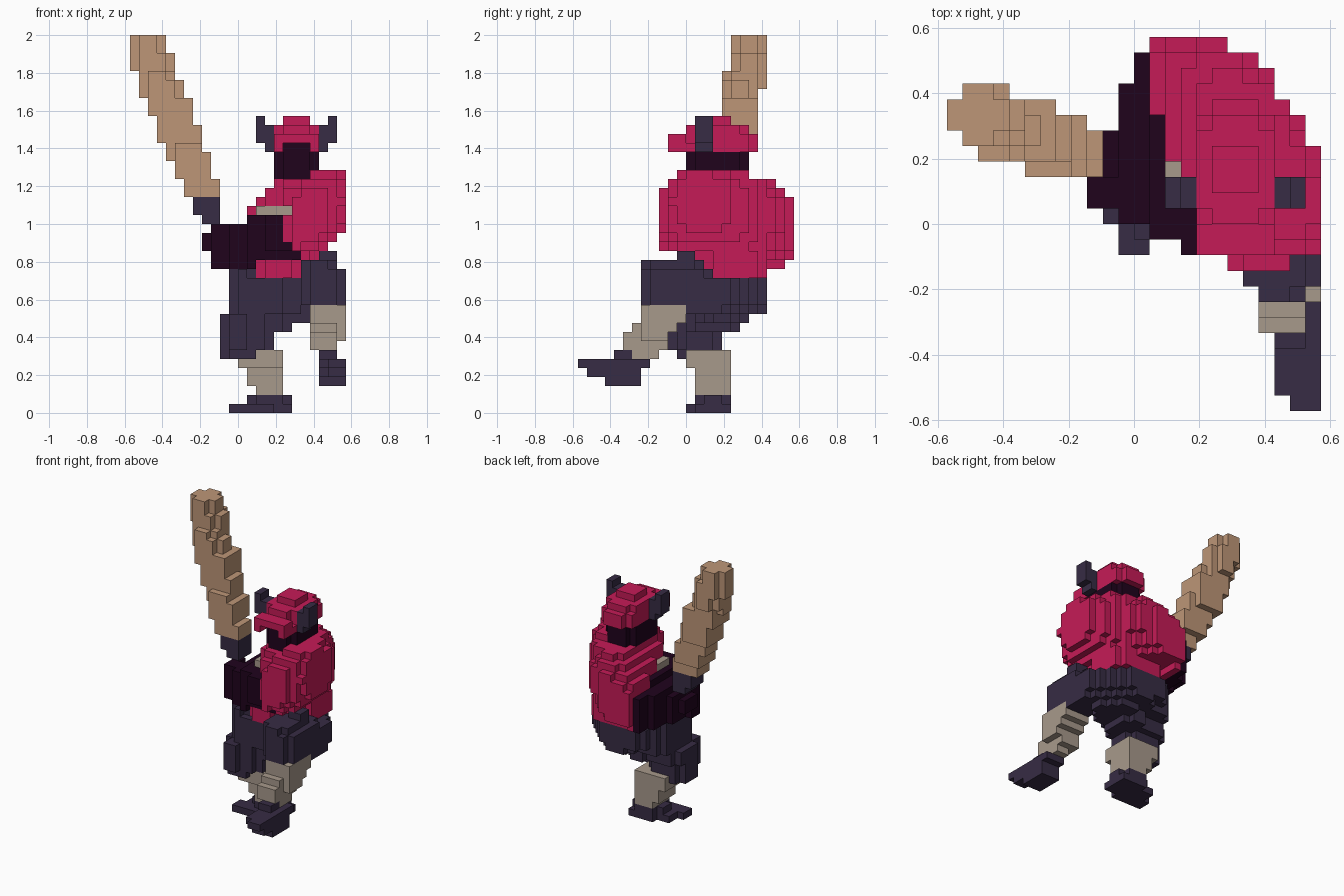
import bpy, bmesh

if "Cube" in bpy.data.objects:
    bpy.data.objects.remove(bpy.data.objects["Cube"])

H = 1 / 21            # edge length of one block
filled = set()        # every block in use
parts = {}            # part name -> (material, blocks)


def material(name, rgb):
    m = bpy.data.materials.new(name)
    m.diffuse_color = (*rgb, 1)
    m.use_nodes = True
    b = m.node_tree.nodes["Principled BSDF"]
    b.inputs["Base Color"].default_value = (*rgb, 1)
    b.inputs["Roughness"].default_value = 0.9
    return m


RED = material("crimson cloth", (0.56, 0.011, 0.095))
NAVY = material("dark slate", (0.038, 0.025, 0.058))
DARK = material("deep plum", (0.014, 0.001, 0.012))
GREY = material("warm grey", (0.39, 0.32, 0.26))
TAN = material("tan wood", (0.51, 0.305, 0.185))


def slab(x0, x1, y0, y1, z0, z1, cut=0):
    """Upright block of cells; cut trims the vertical edges."""
    return {(x, y, z) for x in range(x0, x1) for y in range(y0, y1) for z in range(z0, z1)
            if min(x - x0, x1 - 1 - x) + min(y - y0, y1 - 1 - y) >= cut}


def stack(slabs, cut=0):
    cells = set()
    for s in slabs:
        cells |= slab(*s, cut)
    return cells


def add(name, mat, cells):
    """Earlier parts keep the blocks they already own."""
    cells = cells - filled
    filled.update(cells)
    parts[name] = (mat, cells)


# Club leaning outward and back
add("club", TAN, stack([
    (6, 10, 15, 18, 24, 26), (5, 9, 15, 19, 26, 29), (4, 8, 16, 19, 28, 30),
    (5, 8, 15, 19, 28, 30), (3, 7, 16, 20, 30, 33), (7, 8, 16, 19, 30, 32),
    (2, 7, 16, 20, 33, 35)]) | stack([
        (1, 6, 16, 20, 35, 37), (1, 5, 16, 21, 36, 38),
        (0, 5, 17, 21, 38, 40), (0, 4, 17, 21, 40, 42)], 1))
add("club_hand", NAVY, slab(7, 10, 15, 18, 22, 24) | slab(8, 10, 15, 18, 21, 22))

# Helmet with horns and a brim
horns = set()
for base, tip in ((15, 14), (21, 22)):
    horns |= slab(base, base + 1, 13, 15, 29, 32) | slab(tip, tip + 1, 13, 15, 30, 33)
add("horns", NAVY, horns)
add("helmet", RED,
    slab(17, 20, 14, 17, 32, 33) | slab(16, 21, 13, 18, 31, 32) | slab(17, 20, 12, 19, 31, 32)
    | slab(16, 21, 12, 20, 29, 31, 1) - slab(17, 20, 12, 13, 29, 30))
add("brim", RED, slab(16, 21, 10, 12, 30, 31)
    | slab(16, 17, 10, 13, 29, 30) | slab(20, 21, 10, 13, 29, 30))
add("head", DARK, slab(16, 21, 12, 19, 26, 30, 1) | slab(17, 20, 13, 18, 24, 26))
add("strap", GREY, slab(14, 18, 13, 16, 22, 23))

# Left leg stepping forward, right leg standing
add("left_foot", NAVY, stack([
    (21, 24, 3, 7, 3, 4), (21, 24, 2, 7, 4, 5), (22, 24, 1, 3, 4, 5),
    (21, 24, 1, 8, 5, 6), (22, 24, 0, 2, 5, 6), (21, 23, 4, 6, 6, 7)]))
add("left_calf", GREY, stack([
    (21, 23, 6, 9, 6, 7), (20, 23, 5, 10, 7, 9), (23, 24, 7, 10, 8, 9),
    (20, 23, 6, 11, 9, 10), (23, 24, 7, 11, 9, 10), (20, 24, 7, 12, 10, 12)]))
add("left_thigh", NAVY, stack([
    (20, 24, 9, 17, 11, 12), (19, 24, 7, 18, 12, 15), (19, 24, 7, 15, 15, 16),
    (19, 23, 7, 14, 16, 17), (21, 23, 10, 14, 17, 18)], 1))
add("right_foot", NAVY, stack([
    (11, 15, 12, 14, 0, 1), (12, 16, 12, 16, 0, 1), (14, 18, 13, 17, 0, 1)])
    | slab(13, 18, 13, 17, 1, 2, 1))
add("right_calf", GREY, stack([
    (14, 17, 13, 17, 2, 3), (13, 17, 13, 17, 3, 5), (12, 17, 12, 17, 5, 7)]))
add("right_thigh", NAVY, stack([
    (10, 15, 11, 16, 6, 7), (10, 16, 11, 16, 7, 9), (10, 16, 11, 17, 9, 11),
    (14, 18, 12, 18, 9, 11), (11, 18, 11, 19, 11, 15), (11, 14, 11, 17, 15, 16)], 1)
    | slab(11, 13, 10, 11, 7, 11))

# Tunic hem and hips
add("hem", RED, slab(14, 19, 11, 21, 15, 17, 1) | slab(14, 22, 14, 21, 15, 18, 1))
add("hips", NAVY, slab(11, 23, 12, 21, 12, 15, 3) | slab(13, 22, 12, 21, 11, 12, 3)
    | slab(15, 22, 13, 19, 10, 11, 2) | slab(11, 14, 13, 19, 15, 16, 1))

# Tilted round torso, split into a plum side and a crimson cloak
cloak = set()
chest = slab(8, 9, 15, 18, 18, 20) | slab(9, 13, 13, 15, 17, 21)
for x, y, z in slab(9, 24, 8, 25, 15, 27):
    dx, dy, dz = x - 15.5, y - 16, z - 19.8
    dy += 0.5 * max(dx - 2, 0)
    dz -= 0.4 * dx
    if ((dx / 8.3) ** 2 + (dy / 7.6) ** 2) ** 1.5 + abs(dz / 5.3) ** 3 > 1:
        continue
    # Trim the shoulder slope, the underside and the front corner
    if z >= x + 10 or z < (16 if x < 14 else 17) or 2 * y + x < 35:
        continue
    if (y < 10 and x < 18) or (y < 11 and z < 18):
        continue
    opening = 17 + max(0, 19 - z)
    ledge = (x == 13 and y < 19) or (x == 14 and y < 16)
    if x < 13:
        if z < 21 and y < 3 * x - 12:
            chest.add((x, y, z))
    elif z < 22 and (ledge or (y < 14 and x < opening)):
        chest.add((x, y, z))
    elif not ledge and not (y < 13 and z >= 22 and x < (18 if z == 22 else 17)):
        cloak.add((x, y, z))
add("chest_and_arm", DARK, chest)
add("cloak", RED, cloak)

# Turn each part into a mesh of its exposed block faces
SIDES = {
    (1, 0, 0): ((1, 0, 0), (1, 1, 0), (1, 1, 1), (1, 0, 1)),
    (-1, 0, 0): ((0, 0, 0), (0, 0, 1), (0, 1, 1), (0, 1, 0)),
    (0, 1, 0): ((0, 1, 0), (0, 1, 1), (1, 1, 1), (1, 1, 0)),
    (0, -1, 0): ((0, 0, 0), (1, 0, 0), (1, 0, 1), (0, 0, 1)),
    (0, 0, 1): ((0, 0, 1), (1, 0, 1), (1, 1, 1), (0, 1, 1)),
    (0, 0, -1): ((0, 0, 0), (0, 1, 0), (1, 1, 0), (1, 0, 0)),
}
for name, (mat, cells) in parts.items():
    bm = bmesh.new()
    verts = {}
    for x, y, z in sorted(cells):
        for (nx, ny, nz), corners in SIDES.items():
            if (x + nx, y + ny, z + nz) in filled:
                continue
            loop = []
            for a, b, c in corners:
                k = (x + a, y + b, z + c)
                if k not in verts:
                    verts[k] = bm.verts.new(((k[0] - 12) * H, (k[1] - 12) * H, k[2] * H))
                loop.append(verts[k])
            bm.faces.new(loop)
    mesh = bpy.data.meshes.new(name)
    bm.to_mesh(mesh)
    bm.free()
    mesh.materials.append(mat)
    bpy.context.collection.objects.link(bpy.data.objects.new(name, mesh))
